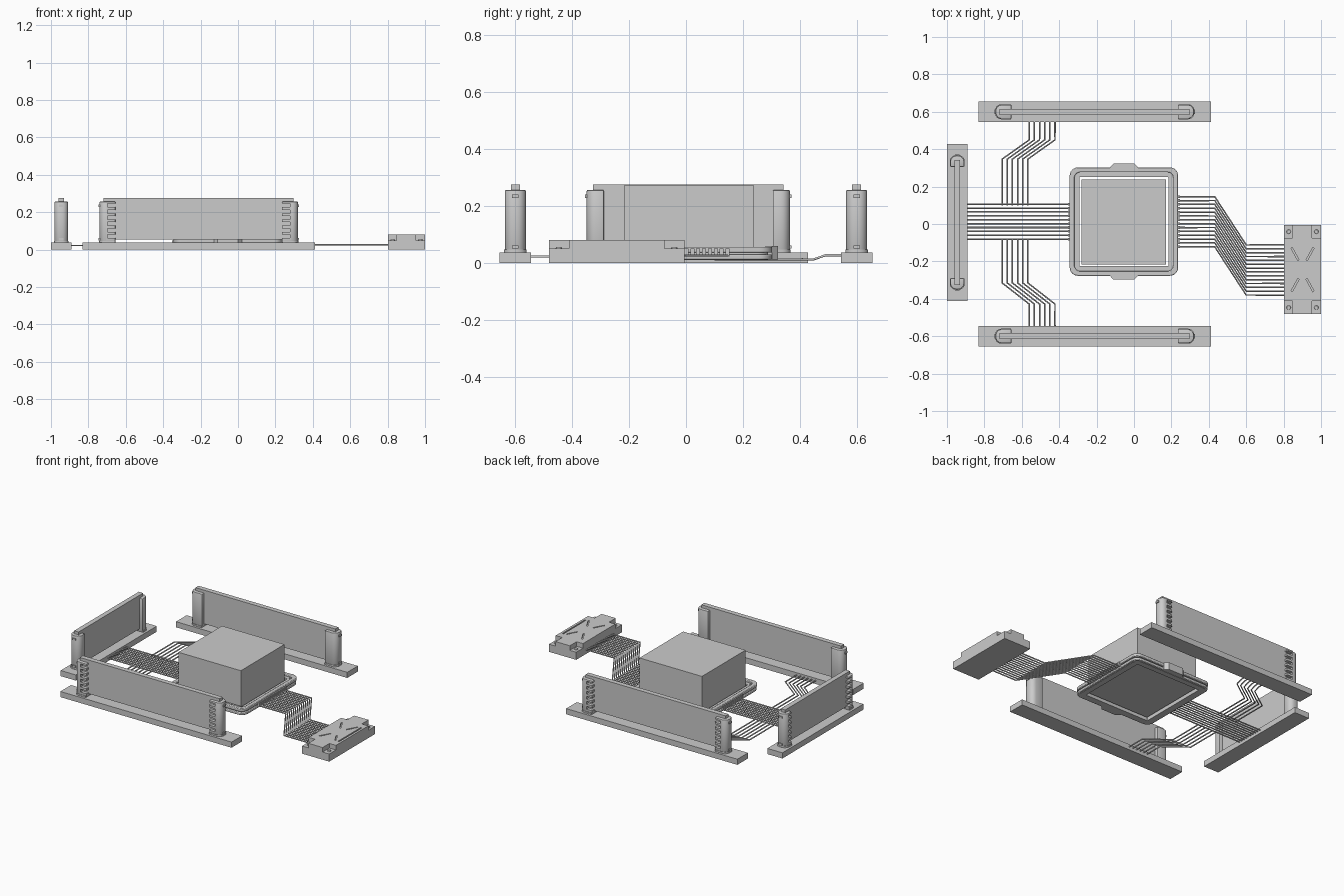
import bpy, bmesh, math
from mathutils import Matrix

if "Cube" in bpy.data.objects:
    bpy.data.objects.remove(bpy.data.objects["Cube"])


def finish(name, bm, matrix=None):
    bmesh.ops.recalc_face_normals(bm, faces=bm.faces)
    me = bpy.data.meshes.new(name)
    bm.to_mesh(me)
    bm.free()
    ob = bpy.data.objects.new(name, me)
    bpy.context.collection.objects.link(ob)
    if matrix:
        ob.matrix_world = matrix
    return ob


def boxes(name, ranges, matrix=None):
    """Object made of boxes given as (x0, x1, y0, y1, z0, z1)."""
    bm = bmesh.new()
    for x0, x1, y0, y1, z0, z1 in ranges:
        m = Matrix.Translation(((x0 + x1) / 2, (y0 + y1) / 2, (z0 + z1) / 2))
        m = m @ Matrix.Diagonal((abs(x1 - x0), abs(y1 - y0), abs(z1 - z0), 1))
        bmesh.ops.create_cube(bm, size=1, matrix=m)
    return finish(name, bm, matrix)


def prism(name, pts, z0, z1, matrix=None):
    bm = bmesh.new()
    lo, hi = ([bm.verts.new((x, y, z)) for x, y in pts] for z in (z0, z1))
    bm.faces.new(lo)
    bm.faces.new(hi)
    for i in range(len(pts)):
        j = (i + 1) % len(pts)
        bm.faces.new((lo[i], lo[j], hi[j], hi[i]))
    return finish(name, bm, matrix)


def rounded(cx, cy, hx, hy, r, n=6):
    pts = []
    for k, (sx, sy) in enumerate(((1, 1), (-1, 1), (-1, -1), (1, -1))):
        for i in range(n + 1):
            a = math.pi / 2 * (k + i / n)
            pts.append((cx + sx * (hx - r) + r * math.cos(a), cy + sy * (hy - r) + r * math.sin(a)))
    return pts


def ring(name, outer, inner, z0, z1):
    """Flat ring between two outlines with equal point counts."""
    bm = bmesh.new()
    loops = [[bm.verts.new((x, y, z)) for x, y in p]
             for p, z in ((outer, z0), (outer, z1), (inner, z1), (inner, z0))]
    n = len(outer)
    for a, b in zip(loops, loops[1:] + loops[:1]):
        for i in range(n):
            bm.faces.new((a[i], a[(i + 1) % n], b[(i + 1) % n], b[i]))
    return finish(name, bm)


def bevel(ob, width, segments=2):
    m = ob.modifiers.new("bevel", 'BEVEL')
    m.width, m.segments, m.limit_method, m.angle_limit = width, segments, 'ANGLE', math.radians(60)


def cut(ob, cutter):
    m = ob.modifiers.new("cut", 'BOOLEAN')
    m.object, m.operation, m.solver = cutter, 'DIFFERENCE', 'EXACT'
    bpy.context.view_layer.update()
    me = bpy.data.meshes.new_from_object(ob.evaluated_get(bpy.context.evaluated_depsgraph_get()))
    ob.modifiers.clear()
    ob.data = me
    bpy.data.objects.remove(cutter)


def wires(name, paths, radius=0.0042):
    cu = bpy.data.curves.new(name, 'CURVE')
    cu.dimensions = '3D'
    cu.bevel_depth, cu.bevel_resolution, cu.use_fill_caps = radius, 1, True
    for path in paths:
        sp = cu.splines.new('POLY')
        sp.points.add(len(path) - 1)
        for p, co in zip(sp.points, path):
            p.co = (*co, 1)
    bpy.context.collection.objects.link(bpy.data.objects.new(name, cu))


# Socketed upright boards: base bar, panel, two toothed end posts (outside is local -y)
def board(name, x, y, angle, bar, end, post):
    mat = Matrix.Translation((x, y, 0)) @ Matrix.Rotation(angle, 4, 'Z')
    boxes(name + "_base_bar", [(-bar, bar, -0.055, 0.055, 0, 0.037)], mat)
    boxes(name + "_panel", [(-end + 0.022, end - 0.022, -0.016, 0.016, 0.055, 0.276)], mat)
    w, r = 0.037, 0.032
    for s, side in ((-1, "left"), (1, "right")):
        pts = [(s * (end - post), -w), (s * (end - post), w)]
        for cy, a0 in ((w - r, 90), (r - w, 0)):
            for i in range(7):
                a = math.radians(a0 - 15 * i)
                pts.append((s * (end - r + r * math.cos(a)), cy + r * math.sin(a)))
        p = prism(f"{name}_{side}_post", pts, 0.037, 0.257, mat)
        bevel(p, 0.005)
        a, b = s * (end - post - 0.02), s * (end - post + 0.5 * post)
        cut(p, boxes("notch_cutter", [(min(a, b), max(a, b), -0.06, -0.014,
                                       0.062 + 0.033 * i, 0.081 + 0.033 * i) for i in range(6)], mat))
        boxes(f"{name}_{side}_latches", [(s * (end - 0.005), s * (end + 0.006), -0.012, 0.012, z, z + 0.012)
                                         for z in (0.05, 0.228)], mat)
        prism(f"{name}_{side}_post_foot", [(u + s * 0.003, v * 1.08) for u, v in pts], 0.036, 0.047, mat)


board("front_board", -0.21, -0.6, 0, 0.622, 0.53, 0.085)
board("back_board", -0.21, 0.6, math.pi, 0.622, 0.53, 0.085)
board("left_board", -0.945, 0.008, -math.pi / 2, 0.42, 0.357, 0.06)

# Central socket frame
CX, CY = -0.054, 0.013
opening = rounded(CX, CY, 0.238, 0.238, 0.004)
ring("socket_lower_plate", rounded(CX, CY, 0.275, 0.275, 0.04), opening, 0.010, 0.046)
rim_in = rounded(CX, CY, 0.264, 0.264, 0.03)
for nm, h, z0, z1 in (("lower", 0.288, 0.012, 0.03), ("upper", 0.29, 0.036, 0.057)):
    bevel(ring(f"socket_{nm}_rim", rounded(CX, CY, h, h, 0.045), rim_in, z0, z1), 0.004)
for s, side in ((-1, "front"), (1, "back")):
    y0, y1, y2 = (CY + s * d for d in (0.266, 0.29, 0.311))
    prism(f"socket_{side}_tab", [(CX - 0.075, y0), (CX - 0.075, y1), (CX - 0.055, y2),
                                 (CX + 0.055, y2), (CX + 0.075, y1), (CX + 0.075, y0)], 0.012, 0.06)
boxes("socket_corner_pins", [(CX + sx * 0.25 - 0.005, CX + sx * 0.25 + 0.005, CY + sy * 0.25 - 0.005,
                              CY + sy * 0.25 + 0.005, 0.045, 0.05) for sx in (-1, 1) for sy in (-1, 1)])

# Tall block standing in the socket
boxes("central_block", [(-0.282, 0.172, -0.216, 0.237, 0.025, 0.274)])

# Terminal teeth along the socket sides
right_y = [0.146 - 0.0206 * i for i in range(14)]
left_y = [0.106 - 0.0208 * i for i in range(10)]
boxes("right_terminals", [(0.228, 0.246, y - 0.007, y + 0.007, 0.022, 0.05) for y in right_y])
boxes("left_terminals", [(-0.352, -0.335, y - 0.007, y + 0.007, 0.02, 0.05) for y in left_y])

# Wire bundles
wires("right_wires", [[(0.23, y, 0.026), (0.432, y, 0.026), (0.6, y - 0.258, 0.026), (0.81, y - 0.258, 0.026)]
                      for y in right_y])
wires("left_wires", [[(-0.9, y, 0.022), (-0.335, y, 0.022)] for y in left_y])
bx = [-0.705 + 0.0275 * i for i in range(6)]
wires("back_wires", [[(x, 0.1, 0.013), (x, 0.347, 0.013), (x + 0.145, 0.45, 0.013), (x + 0.145, 0.49, 0.027),
                      (x + 0.145, 0.56, 0.027)] for x in bx])
wires("front_wires", [[(x, -0.08, 0.022), (x, -0.315, 0.022), (x + 0.145, -0.428, 0.022),
                       (x + 0.145, -0.56, 0.022)] for x in bx])

# Connector housing with four lowered screw corners and slots on top
plug = boxes("connector_housing", [(0.802, 1.0, -0.482, -0.006, 0, 0.08)])
corners = [(x0, x1, y0, y1, 0.05, 0.1) for x0, x1 in ((0.79, 0.848), (0.952, 1.01))
           for y0, y1 in ((-0.5, -0.412), (-0.076, 0.02))]
slots = [(0.976, 0.985, -0.357, -0.122, 0.072, 0.1)]
cut(plug, boxes("corner_cutter", corners + slots))
for sx in (-1, 1):
    for sy in (-1, 1):
        m = Matrix.Translation((0.901 + sx * 0.04, -0.244 + sy * 0.083, 0.086)) @ \
            Matrix.Rotation(-sx * sy * 0.5, 4, 'Z')
        cut(plug, boxes("slot_cutter", [(-0.004, 0.004, -0.038, 0.038, -0.016, 0.02)], m))
        bm = bmesh.new()
        bmesh.ops.create_cone(bm, cap_ends=True, segments=16, radius1=0.012, radius2=0.01, depth=0.008)
        finish("connector_screw", bm, Matrix.Translation((0.901 + sx * 0.074, -0.244 + sy * 0.203, 0.052)))

# Smooth shading with sharp edges kept
bpy.ops.object.select_all(action='DESELECT')
for ob in bpy.data.objects:
    if ob.type == 'MESH':
        ob.select_set(True)
        bpy.context.view_layer.objects.active = ob
bpy.ops.object.shade_smooth_by_angle(angle=math.radians(30))
